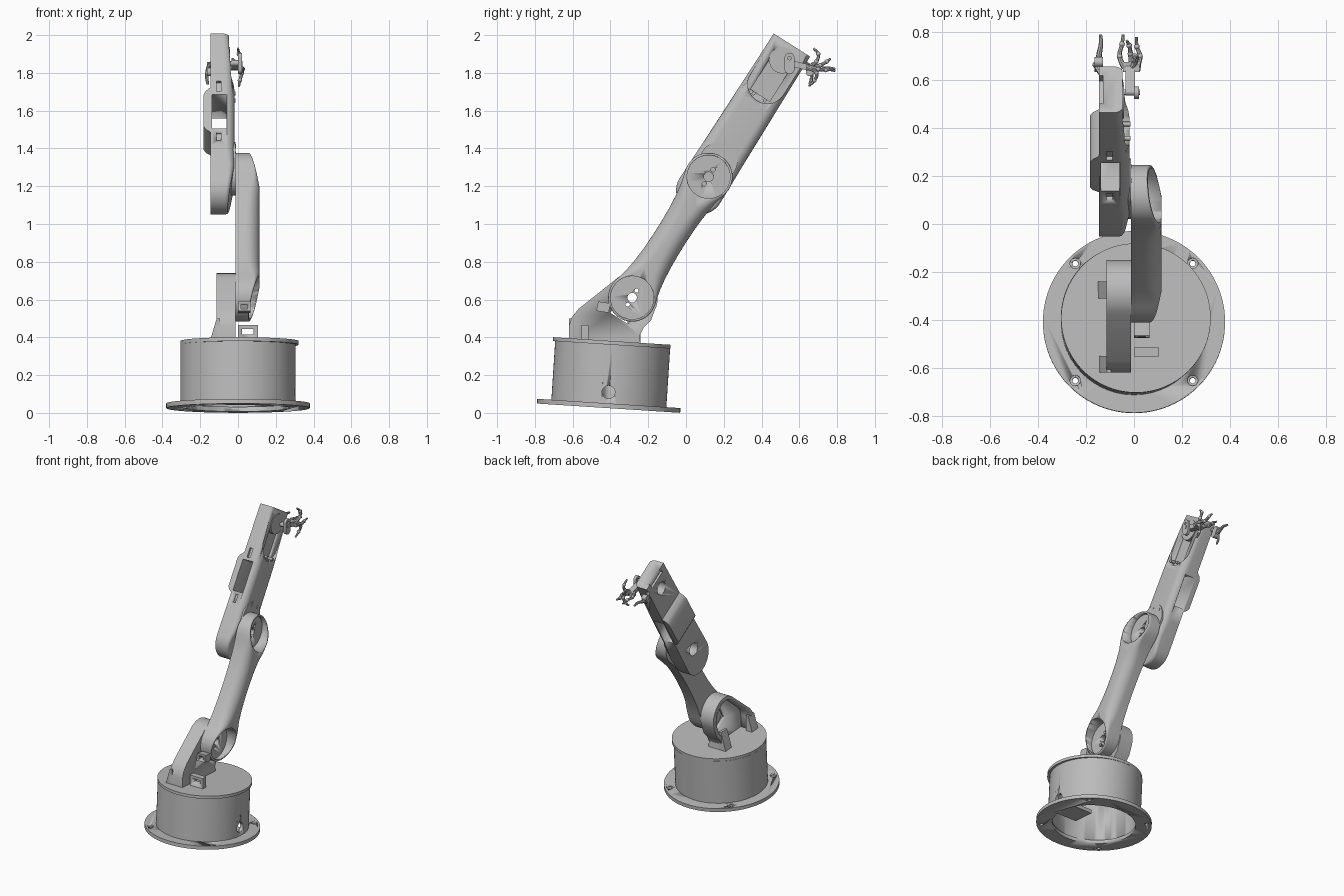
import bpy, bmesh
from math import sin, cos, pi, radians, sqrt
from mathutils import Matrix, Vector

if "Cube" in bpy.data.objects:
    bpy.data.objects.remove(bpy.data.objects["Cube"])

grey = bpy.data.materials.new("light_grey")
grey.use_nodes = True
grey.diffuse_color = (0.5, 0.5, 0.5, 1)
grey.node_tree.nodes["Principled BSDF"].inputs["Base Color"].default_value = (0.5, 0.5, 0.5, 1)

# Frames: SIDE maps local (x, y, z) to world (y, z, x); FRONT maps to (x, z, -y)
SIDE = Matrix(((0, 0, 1, 0), (1, 0, 0, 0), (0, 1, 0, 0), (0, 0, 0, 1)))
FRONT = Matrix.Rotation(pi / 2, 4, 'X')
BASE = Matrix.Translation((0, -0.41, 0.025)) @ Matrix.Rotation(radians(-3.7), 4, 'X')
LEAN = Matrix.Rotation(radians(57.7), 4, 'Z')
SHOULDER = SIDE @ Matrix.Translation((-0.285, 0.61, 0)) @ LEAN
ELBOW = SIDE @ Matrix.Translation((0.12, 1.25, 0)) @ LEAN
LENGTH = 0.757


def select(ob):
    bpy.ops.object.select_all(action='DESELECT')
    ob.select_set(True)
    bpy.context.view_layer.objects.active = ob


def finish(ob):
    ob.data.materials.clear()
    ob.data.materials.append(grey)
    select(ob)
    bpy.ops.object.shade_smooth_by_angle(angle=radians(30))
    return ob


def to_object(name, bm, frame):
    bmesh.ops.recalc_face_normals(bm, faces=bm.faces[:])
    bm.transform(frame)
    me = bpy.data.meshes.new(name)
    bm.to_mesh(me)
    bm.free()
    ob = bpy.data.objects.new(name, me)
    bpy.context.collection.objects.link(ob)
    return finish(ob)


def prism(name, pts, lo, hi, frame):
    bm = bmesh.new()
    face = bm.faces.new([bm.verts.new((x, y, lo)) for x, y in pts])
    out = bmesh.ops.extrude_face_region(bm, geom=[face])["geom"]
    bmesh.ops.translate(bm, vec=(0, 0, hi - lo),
                        verts=[v for v in out if isinstance(v, bmesh.types.BMVert)])
    return to_object(name, bm, frame)


def circle(r, x=0, y=0, n=48):
    return [(x + r * cos(2 * pi * i / n), y + r * sin(2 * pi * i / n)) for i in range(n)]


def rect(x0, x1, y0, y1):
    return [(x0, y0), (x1, y0), (x1, y1), (x0, y1)]


def capsule(x0, x1, r, n=20):
    arc = [pi / 2 + pi * i / n for i in range(n + 1)]
    return ([(x0 + r * cos(a), r * sin(a)) for a in arc] +
            [(x1 - r * cos(a), -r * sin(a)) for a in arc])


def cut(ob, pts, lo, hi, frame):
    tool = prism("cutter", pts, lo, hi, frame)
    tool.hide_render = True
    mod = ob.modifiers.new("cut", 'BOOLEAN')
    mod.operation, mod.solver, mod.object = 'DIFFERENCE', 'EXACT', tool
    select(ob)
    bpy.ops.object.modifier_apply(modifier=mod.name)
    bpy.data.objects.remove(tool)


def loft(name, sections, floor, frame, n=8):
    """Arm body: each section is (along, half width, top, corner radius)."""
    bm, rings = bmesh.new(), []
    for u, hw, top, r in sections:
        r = min(r, hw * 0.9)
        half = [(hw, floor)] + [(hw - r + r * cos(a), top - r + r * sin(a))
                                for a in [pi / 2 * i / n for i in range(n + 1)]]
        ring = half + [(-v, w) for v, w in reversed(half)]
        rings.append([bm.verts.new((u, v, w)) for v, w in ring])
    for a, b in zip(rings, rings[1:]):
        for i in range(len(a)):
            j = (i + 1) % len(a)
            bm.faces.new((a[i], a[j], b[j], b[i]))
    bm.faces.new(rings[0])
    bm.faces.new(rings[-1])
    return to_object(name, bm, frame)


def tube(name, pts, r):
    cu = bpy.data.curves.new(name, 'CURVE')
    cu.dimensions, cu.bevel_depth, cu.bevel_resolution, cu.use_fill_caps = '3D', r, 2, True
    cu.resolution_u = 5
    sp = cu.splines.new('BEZIER')
    sp.bezier_points.add(len(pts) - 1)
    for i, (bp, p) in enumerate(zip(sp.bezier_points, pts)):
        bp.co, bp.radius = p, 1 - 0.5 * i / (len(pts) - 1)
        bp.handle_left_type = bp.handle_right_type = 'AUTO'
    ob = bpy.data.objects.new(name, cu)
    bpy.context.collection.objects.link(ob)
    select(ob)
    bpy.ops.object.convert(target='MESH')
    return finish(bpy.context.view_layer.objects.active)


# Base: bolted flange, hollow drum, turntable lid
flange = prism("base_flange", circle(0.38, n=96), 0, 0.025, BASE)
cut(flange, circle(0.275, n=64), -0.1, 0.1, BASE)
for sx in (-1, 1):
    for sy in (-1, 1):
        cut(flange, circle(0.012, sx * 0.245, sy * 0.245, 20), -0.1, 0.1, BASE)
        cut(flange, circle(0.022, sx * 0.245, sy * 0.245, 20), 0.016, 0.1, BASE)
drum = prism("base_drum", circle(0.305, n=96), 0.02, 0.338, BASE)
cut(drum, circle(0.283, n=64), -0.1, 0.5, BASE)
cut(drum, circle(0.034, -0.41, 0.11, 32), 0.2, 0.4, SIDE)
prism("turntable", circle(0.312, 0.008, -0.005, 96), 0.336, 0.356, BASE)
prism("base_servo", rect(-0.06, 0.06, -0.12, 0.08), 0.22, 0.338, BASE)
prism("socket_shelf", rect(0.09, 0.27, -0.08, 0.08), 0.02, 0.045, BASE)

# Shoulder bracket: open shell with a servo window and feet
arc = [(-0.285 + 0.135 * cos(a), 0.605 + 0.135 * sin(a))
       for a in [radians(d) for d in range(135, -31, -11)]]
outline = [(-0.62, 0.36), (-0.62, 0.46), (-0.605, 0.505), (-0.57, 0.55)] + arc + \
          [(-0.185, 0.49), (-0.225, 0.45), (-0.245, 0.41), (-0.24, 0.355)]
bracket = prism("shoulder_bracket", outline, -0.115, -0.012, SIDE)
inner = [(-0.36 + (y + 0.36) * 0.84, 0.56 + (z - 0.56) * 0.84) for y, z in outline]
inner[0], inner[-1] = (inner[0][0], 0.3), (inner[-1][0], 0.3)
cut(bracket, inner, -0.3, -0.035, SIDE)
cut(bracket, rect(-0.13, 0.06, -0.055, 0.055), -0.3, 0.1, SHOULDER)
for front in (-0.62, -0.31):
    prism("bracket_foot", [(-0.095, 0.37), (-0.15, 0.37), (-0.14, 0.41), (-0.113, 0.5), (-0.095, 0.5)],
          -front - 0.07, -front, FRONT)

# Cable clips
clip = prism("cable_clip", rect(0.0, 0.105, 0.37, 0.465), 0.515, 0.553, FRONT)
cut(clip, rect(0.022, 0.083, 0.415, 0.445), 0.4, 0.7, FRONT)
side_clip = prism("side_clip", [(-0.475, 0.54), (-0.41, 0.53), (-0.40, 0.58), (-0.465, 0.59)], 0.0, 0.065, SIDE)
cut(side_clip, rect(0.015, 0.05, 0.55, 0.572), 0.3, 0.6, FRONT)

# Lower arm: waisted body with round joint cups at both ends
R = 0.127
cap = [(-R * cos(a), R * sin(a)) for a in [radians(d) for d in range(6, 91, 7)]]
ramp = lambda u: min(0.115, 0.055 + 0.06 * (u + R) / 0.235)
waist = [(0.03, 0.124, 0.01), (0.07, 0.113, 0.025), (0.11, 0.104, 0.045),
         (0.17, 0.095, 0.065), (0.25, 0.088, 0.072), (0.34, 0.085, 0.075)]
half = [(u, hw, ramp(u), 0.008) for u, hw in cap] + [(u, hw, ramp(u), r) for u, hw, r in waist]
lower = loft("lower_arm", half + [(LENGTH - u, hw, t, r) for u, hw, t, r in reversed(half)],
             -0.012, SHOULDER)
for u in (0, LENGTH):
    cut(lower, circle(0.114, u), 0.03, 0.3, SHOULDER)
    cut(lower, circle(0.025, u, 0, 24), -0.1, 0.1, SHOULDER)
    for s in (-1, 1):
        cut(lower, circle(0.011, u + s * 0.044, 0, 16), -0.1, 0.1, SHOULDER)

# Upper arm: rounded tail, straight body, servo slot and hollow head
E = 0.126
tail = [(-0.087 - E * cos(a), E * sin(a)) for a in [radians(d) for d in range(6, 91, 7)]]
rise = lambda u: min(-0.018, -0.055 + 0.037 * (u + 0.21) / 0.22)
body = [(u, hw, rise(u), 0.02) for u, hw in tail]
body += [(0.0, 0.125, -0.02, 0.03), (0.12, 0.122, -0.018, 0.05), (0.45, 0.118, -0.018, 0.05),
         (0.7, 0.115, -0.025, 0.05), (0.825, 0.114, -0.043, 0.04)]
upper = loft("upper_arm", body, -0.145, ELBOW)
SLOT = ELBOW @ Matrix.Rotation(pi / 2, 4, 'X')   # local (along, x, across)
prism("elbow_pad", capsule(0, 0.1, 0.1), -0.06, -0.013, ELBOW)
cover = prism("servo_cover", [(0.205, -0.143), (0.225, -0.172), (0.245, -0.183), (0.44, -0.183),
                              (0.465, -0.17), (0.49, -0.143)], -0.116, 0.116, SLOT)
cut(upper, rect(0.225, 0.44, -0.138, -0.06), -0.3, 0.3, SLOT)
for lo, hi in ((0.15, 0.205), (0.46, 0.525)):
    cut(upper, rect(lo, hi, -0.115, -0.09), -0.3, -0.1, SLOT)
cut(upper, capsule(0.58, 1.0, 0.103), -0.047, 0.1, ELBOW)
cut(upper, rect(0.51, 0.74, -0.06, 0.06), -0.065, 0.1, ELBOW)
cut(upper, circle(0.045, 0.0, 0, 32), -0.3, -0.07, ELBOW)
cut(upper, circle(0.045, 0.69, 0, 32), -0.3, -0.085, ELBOW)
cut(upper, rect(0.78, 0.9, -0.07, 0.07), -0.3, -0.13, ELBOW)
prism("wrist_disc", circle(0.07, 0.73), -0.07, -0.042, ELBOW)
for v in (-0.035, 0.035):
    prism("pad_screw", circle(0.01, 0.17, v, 16), -0.02, -0.01, ELBOW)
    prism("head_screw", circle(0.01, 0.5, v, 16), -0.05, -0.014, ELBOW)

# Gripper: hanger plate, palm and curled fingers on both sides of the head
prism("wrist_shaft", circle(0.012, 0.55, 1.85, 20), -0.06, 0.025, SIDE)
hanger = prism("hanger_plate", capsule(-0.03, 0.03, 0.026), 0.0, 0.02,
               SIDE @ Matrix.Translation((0.548, 1.85, 0)) @ Matrix.Rotation(pi / 2, 4, 'Z'))
cut(hanger, circle(0.009, 0.548, 1.878, 16), -0.1, 0.1, SIDE)
prism("palm_link", capsule(-0.05, 0.05, 0.016), -0.035, 0.005,
      SIDE @ Matrix.Translation((0.6, 1.84, 0)) @ Matrix.Rotation(-0.25, 4, 'Z'))
prism("palm", rect(-0.045, 0.022, 0.635, 0.675), 1.812, 1.84, Matrix())
fingers = [
    [(-0.04, 0.65, 1.83), (-0.06, 0.7, 1.825), (-0.05, 0.75, 1.82), (-0.045, 0.79, 1.81)],
    [(-0.01, 0.66, 1.83), (-0.015, 0.71, 1.84), (-0.02, 0.745, 1.86), (-0.03, 0.765, 1.875)],
    [(0.015, 0.66, 1.83), (0.025, 0.7, 1.82), (0.012, 0.74, 1.815), (0.01, 0.78, 1.82)],
    [(-0.01, 0.65, 1.83), (0.01, 0.69, 1.86), (0.005, 0.7, 1.9), (0.0, 0.675, 1.93)],
    [(0.015, 0.64, 1.83), (0.02, 0.69, 1.8), (0.01, 0.68, 1.76), (0.005, 0.65, 1.73)],
]
for pts in fingers:
    tube("finger", pts, 0.012)
    for p in pts[1:3]:
        bm = bmesh.new()
        bmesh.ops.create_uvsphere(bm, u_segments=12, v_segments=8, radius=0.012)
        to_object("knuckle", bm, Matrix.Translation(p))
prism("thumb_mount", capsule(-0.02, 0.02, 0.02), -0.165, -0.13,
      SIDE @ Matrix.Translation((0.665, 1.82, 0)) @ LEAN)
tube("thumb", [(-0.147, 0.66, 1.81), (-0.145, 0.71, 1.82), (-0.138, 0.75, 1.825), (-0.14, 0.79, 1.82)], 0.014)
tube("thumb_arm", [(-0.13, 0.62, 1.86), (-0.155, 0.655, 1.83), (-0.165, 0.665, 1.78), (-0.16, 0.655, 1.74)], 0.014)
